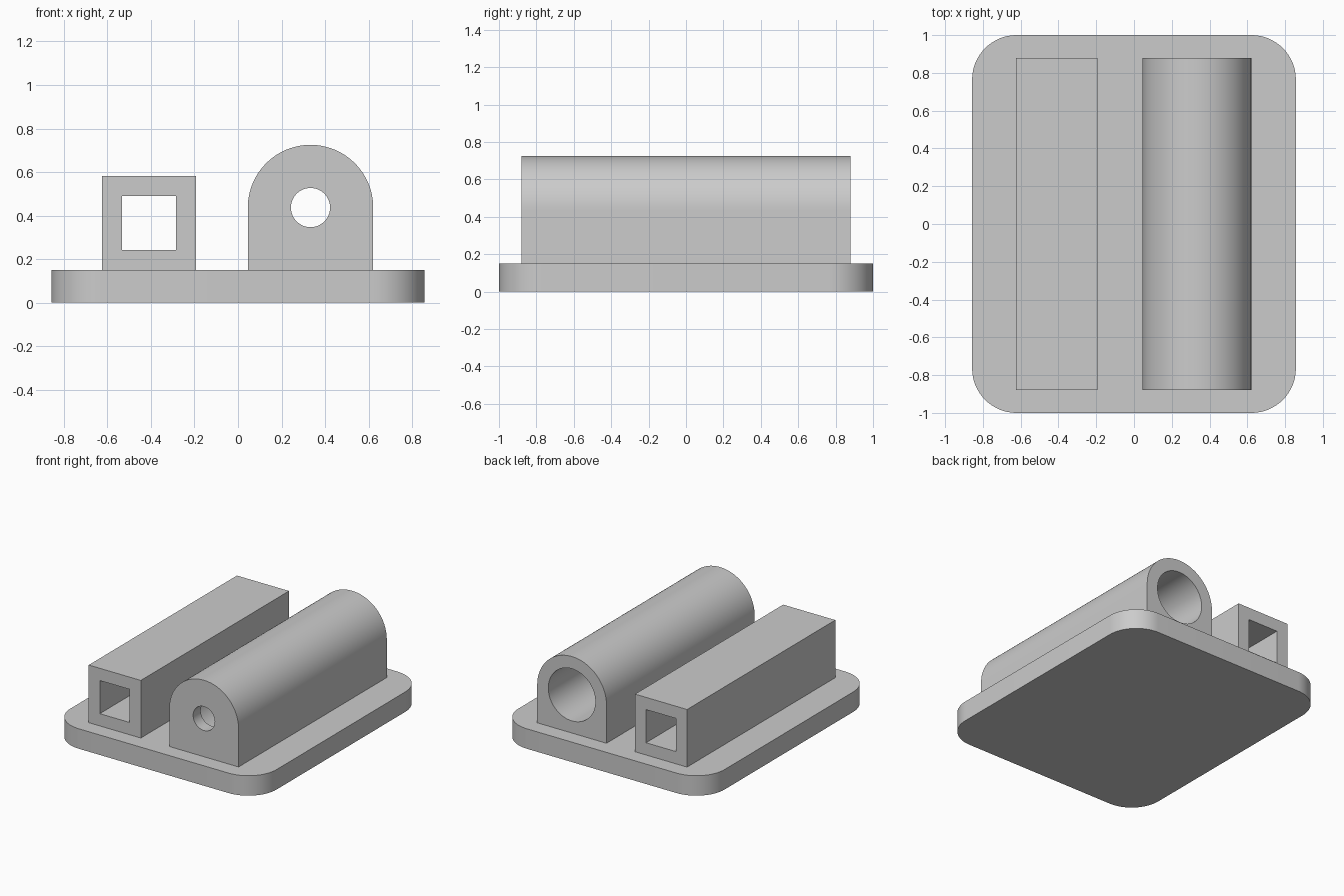
import bpy, bmesh
from math import sin, cos, pi, radians

cube = bpy.data.objects.get("Cube")
if cube:
    bpy.data.objects.remove(cube, do_unlink=True)

grey = bpy.data.materials.new("light grey")
grey.use_nodes = True
colour = (0.6, 0.6, 0.6, 1)
grey.diffuse_color = colour
grey.node_tree.nodes["Principled BSDF"].inputs["Base Color"].default_value = colour


def arc(cx, cz, r, start, end, steps):
    """Points along an arc, angles in degrees."""
    angles = [radians(start + (end - start) * i / steps) for i in range(steps + 1)]
    return [(cx + r * cos(a), cz + r * sin(a)) for a in angles]


def rectangle(x0, x1, z0, z1):
    return [(x0, z0), (x1, z0), (x1, z1), (x0, z1)]


def prism(name, outline, low, high, axis="Y"):
    """Extrude a closed outline along Y or Z."""
    bm = bmesh.new()
    place = (lambda p: (p[0], low, p[1])) if axis == "Y" else (lambda p: (p[0], p[1], low))
    face = bm.faces.new([bm.verts.new(place(p)) for p in outline])
    moved = bmesh.ops.extrude_face_region(bm, geom=[face])["geom"]
    shift = (0, high - low, 0) if axis == "Y" else (0, 0, high - low)
    bmesh.ops.translate(bm, vec=shift,
                        verts=[v for v in moved if isinstance(v, bmesh.types.BMVert)])
    bmesh.ops.recalc_face_normals(bm, faces=bm.faces)
    mesh = bpy.data.meshes.new(name)
    bm.to_mesh(mesh)
    bm.free()
    mesh.materials.append(grey)
    obj = bpy.data.objects.new(name, mesh)
    bpy.context.collection.objects.link(obj)
    return obj


def select(obj):
    bpy.ops.object.select_all(action="DESELECT")
    obj.select_set(True)
    bpy.context.view_layer.objects.active = obj


def cut(obj, cutter):
    """Subtract the cutter and remove it."""
    mod = obj.modifiers.new("cut", "BOOLEAN")
    mod.operation = "DIFFERENCE"
    mod.solver = "EXACT"
    mod.object = cutter
    cutter.hide_render = True
    select(obj)
    bpy.ops.object.modifier_apply(modifier=mod.name)
    bpy.data.objects.remove(cutter, do_unlink=True)


plate_top = 0.15
half_length = 0.88
wall = 0.09

# Base plate with rounded corners
half_x, half_y, corner = 0.857, 1.0, 0.235
outline = []
for i, (sx, sy) in enumerate([(1, 1), (-1, 1), (-1, -1), (1, -1)]):
    outline += arc(sx * (half_x - corner), sy * (half_y - corner), corner,
                   90 * i, 90 * i + 90, 16)
base_plate = prism("base_plate", outline, 0, plate_top, "Z")

# Square tube, open at both ends
square_tube = prism("square_tube", rectangle(-0.625, -0.192, plate_top, 0.583),
                    -half_length, half_length)
cut(square_tube, prism("square_bore", rectangle(-0.533, -0.284, 0.242, 0.491), -1, 1))

# Arched housing with a wide bore from the back and a small hole in the front wall
cx, cz, radius = 0.333, 0.437, 0.288
arch = [(cx - radius, plate_top), (cx + radius, plate_top)] + arc(cx, cz, radius, 0, 180, 48)
arched_housing = prism("arched_housing", arch, -half_length, half_length)
for name, r, start, end in [("wide_bore", 0.196, wall - half_length, 1),
                            ("small_hole", 0.09, -1, 0)]:
    cut(arched_housing, prism(name, arc(cx, cz, r, 0, 360, 64)[:-1], start, end))

# Smooth curved walls, sharp edges elsewhere
for obj in (base_plate, square_tube, arched_housing):
    select(obj)
    bpy.ops.object.shade_smooth_by_angle(angle=radians(30))
